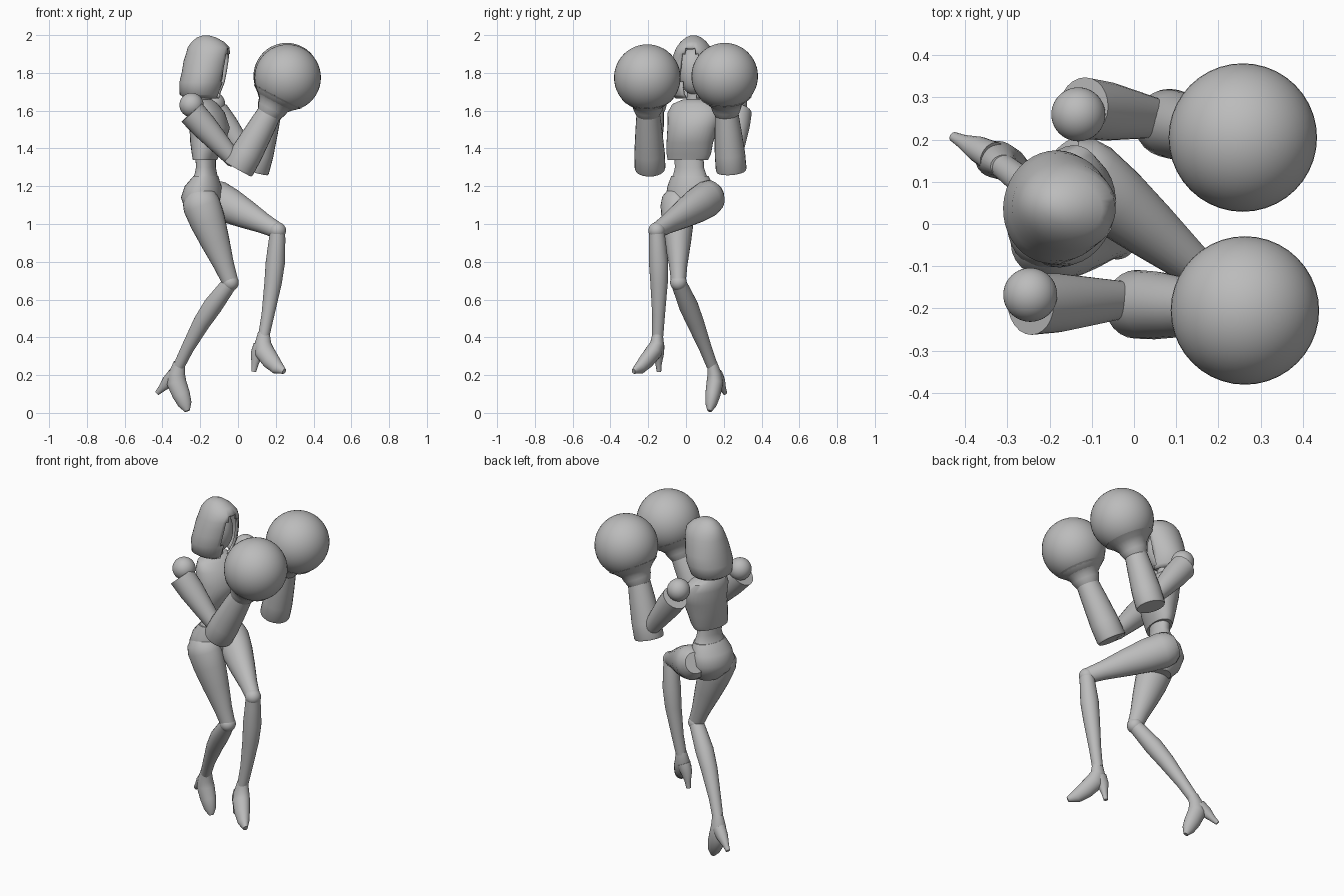
import bpy, bmesh, math
from mathutils import Vector, Matrix

cube = bpy.data.objects.get("Cube")
if cube:
    bpy.data.objects.remove(cube, do_unlink=True)

grey = bpy.data.materials.new("plain_grey")
grey.use_nodes = True
grey.diffuse_color = (0.5, 0.5, 0.5, 1)
grey.node_tree.nodes["Principled BSDF"].inputs["Base Color"].default_value = (0.5, 0.5, 0.5, 1)


def finish(name, bm, angle=40):
    bmesh.ops.recalc_face_normals(bm, faces=bm.faces)
    mesh = bpy.data.meshes.new(name)
    bm.to_mesh(mesh)
    bm.free()
    mesh.materials.append(grey)
    ob = bpy.data.objects.new(name, mesh)
    bpy.context.collection.objects.link(ob)
    bpy.ops.object.select_all(action='DESELECT')
    ob.select_set(True)
    bpy.context.view_layer.objects.active = ob
    bpy.ops.object.shade_smooth_by_angle(angle=math.radians(angle))
    return ob


def skin(bm, rings, caps=True):
    """Bridge a list of equal vertex-position rings."""
    loops = [[bm.verts.new(p) for p in ring] for ring in rings]
    n = len(loops[0])
    for a, b in zip(loops, loops[1:]):
        for i in range(n):
            j = (i + 1) % n
            bm.faces.new((a[i], a[j], b[j], b[i]))
    if caps:
        bm.faces.new(loops[0])
        bm.faces.new(loops[-1])


def tube(name, stations, squash=1.0, n=24):
    """Round limb through (point, radius) stations; squash narrows it along y."""
    pts = [Vector(p) for p, r in stations]
    rings = []
    for k, (p, r) in enumerate(stations):
        t = (pts[min(k + 1, len(pts) - 1)] - pts[max(k - 1, 0)]).normalized()
        u = Vector((0, 1, 0)).cross(t).normalized()
        v = t.cross(u)
        rings.append([pts[k] + r * (math.cos(a) * u + squash * math.sin(a) * v)
                      for a in (math.tau * i / n for i in range(n))])
    bm = bmesh.new()
    skin(bm, rings)
    return finish(name, bm)


def limb(name, start, end, profile, bow=(0, 0, 0), squash=1.0):
    """Straight or bowed limb with (fraction, radius) profile."""
    a, b, w = Vector(start), Vector(end), Vector(bow)
    return tube(name, [(a.lerp(b, t) + w * math.sin(math.pi * min(max(t, 0), 1)), r)
                       for t, r in profile], squash)


def level_rings(stations, yaw, n=32):
    """Horizontal ellipses: (x, y, z, depth, width)."""
    rot = Matrix.Rotation(math.radians(yaw), 3, 'Z')
    return [[Vector((x, y, z)) + rot @ Vector((d * math.cos(a), w * math.sin(a), 0))
             for a in (math.tau * i / n for i in range(n))]
            for x, y, z, d, w in stations]


def body(name, stations, yaw=-15):
    bm = bmesh.new()
    skin(bm, level_rings(stations, yaw))
    return finish(name, bm)


def ball(name, centre, radius, scale=(1, 1, 1)):
    bm = bmesh.new()
    bmesh.ops.create_uvsphere(bm, u_segments=40, v_segments=24, radius=radius)
    bmesh.ops.scale(bm, vec=scale, verts=bm.verts)
    bmesh.ops.translate(bm, vec=centre, verts=bm.verts)
    return finish(name, bm, 60)


# Torso
body("chest", [(-.175, .01, 1.34, .06, .11), (-.17, .015, 1.37, .07, .12),
               (-.16, .02, 1.43, .09, .125), (-.15, .035, 1.51, .105, .135),
               (-.165, .045, 1.59, .09, .145), (-.18, .045, 1.635, .07, .12),
               (-.185, .045, 1.66, .045, .06)])
body("neck", [(-.185, .045, 1.62, .045, .048), (-.18, .045, 1.68, .038, .04),
              (-.17, .042, 1.76, .04, .042)])
body("waist", [(-.172, .015, 1.37, .052, .08), (-.17, .018, 1.3, .05, .078),
               (-.17, .02, 1.26, .058, .09), (-.175, .02, 1.22, .075, .11)])
body("pelvis", [(-.17, .02, 1.255, .062, .1), (-.185, .025, 1.2, .095, .125),
                (-.195, .025, 1.14, .105, .135), (-.185, .02, 1.08, .095, .12),
                (-.17, .015, 1.03, .06, .075)])

# Head inside an open bobbed hood of hair
ball("face", (-.16, .04, 1.81), 1, (.082, .08, .125))
hood_rings = level_rings([(-.19, .04, 1.665, .09, .095), (-.2, .04, 1.685, .108, .122),
                          (-.188, .04, 1.75, .122, .135), (-.175, .04, 1.81, .121, .128),
                          (-.167, .04, 1.86, .122, .115), (-.158, .04, 1.9, .118, .105),
                          (-.155, .04, 1.935, .112, .09), (-.16, .04, 1.965, .085, .068),
                          (-.167, .04, 1.988, .05, .04), (-.17, .04, 1.998, .018, .015)], -10, 40)
bm = bmesh.new()
skin(bm, hood_rings)
doomed = []
for f in bm.faces:
    c = f.calc_center_median() - Vector((-.17, .04, 0))
    bearing = abs(math.atan2(c.y, c.x) + math.radians(10))
    if c.z < 1.67 or bearing < .5 * min(1, (1.95 - c.z) / .08):
        doomed.append(f)
bmesh.ops.delete(bm, geom=doomed, context='FACES')
hood = finish("hair_hood", bm, 60)
mod = hood.modifiers.new("thickness", 'SOLIDIFY')
mod.thickness = .015
mod.offset = -1

# Arms: shoulder, flared upper arm, long cuff, round glove
arms = {
    "right": ((-.246, -.168, 1.63), (-.245, -.19, 1.59), (-.03, -.18, 1.35),
              (.0, -.19, 1.29), (.165, -.2, 1.585), (.263, -.205, 1.775)),
    "left": ((-.132, .26, 1.635), (-.12, .275, 1.59), (.06, .25, 1.35),
             (.08, .24, 1.28), (.165, .215, 1.585), (.258, .205, 1.783)),
}
for side, (shoulder, top, elbow, cuff, wrist, glove) in arms.items():
    ball(side + "_shoulder", shoulder, .064)
    limb(side + "_upper_arm", top, elbow, [(0, .073), (.3, .07), (.7, .056), (1, .045)])
    ball(side + "_elbow", elbow, .046)
    limb(side + "_forearm", cuff, wrist,
         [(0, .08), (.03, .084), (.3, .083), (.7, .073), (1, .064)], squash=.97)
    limb(side + "_glove_cuff", wrist, glove,
         [(-.05, .06), (0, .066), (.13, .078), (.24, .084), (.36, .108), (.48, .14)])
    ball(side + "_glove", glove, .176)

# Legs: thigh, knee, shin
thigh = [(-.12, .06), (-.05, .09), (.05, .1), (.25, .094), (.5, .077), (.8, .053), (1, .043)]
shin = [(0, .04), (.1, .044), (.3, .051), (.5, .046), (.8, .034), (1, .03)]
legs = {
    "right": ((-.2, -.045, 1.12), (-.04, -.04, .69), (-.312, .138, .25), (-.015, 0, .01)),
    "left": ((-.13, .125, 1.14), (.21, -.155, .965), (.137, -.15, .41), (.012, .01, 0)),
}
for side, (hip, knee, ankle, bow) in legs.items():
    limb(side + "_thigh", hip, knee, thigh, squash=.9)
    ball(side + "_knee", knee, .044)
    limb(side + "_shin", knee, ankle, shin, bow)

# High heeled shoes
shoes = {
    "right": ([(-.31, .138, .265), (-.323, .15, .21), (-.325, .153, .16),
               (-.3, .142, .095), (-.28, .132, .045), (-.268, .125, .01)],
              [(-.335, .16, .2), (-.37, .178, .165), (-.405, .195, .128), (-.428, .207, .105)]),
    "left": ([(.137, -.15, .425), (.132, -.152, .37), (.14, -.17, .325),
              (.175, -.21, .275), (.21, -.245, .238), (.245, -.278, .22)],
             [(.12, -.15, .355), (.1, -.147, .31), (.09, -.145, .26), (.083, -.143, .218)]),
}
for side, (foot, heel) in shoes.items():
    tube(side + "_shoe", list(zip(foot, (.031, .043, .052, .047, .036, .014))), .85)
    tube(side + "_heel", list(zip(heel, (.04, .034, .019, .013))), .9, 16)
